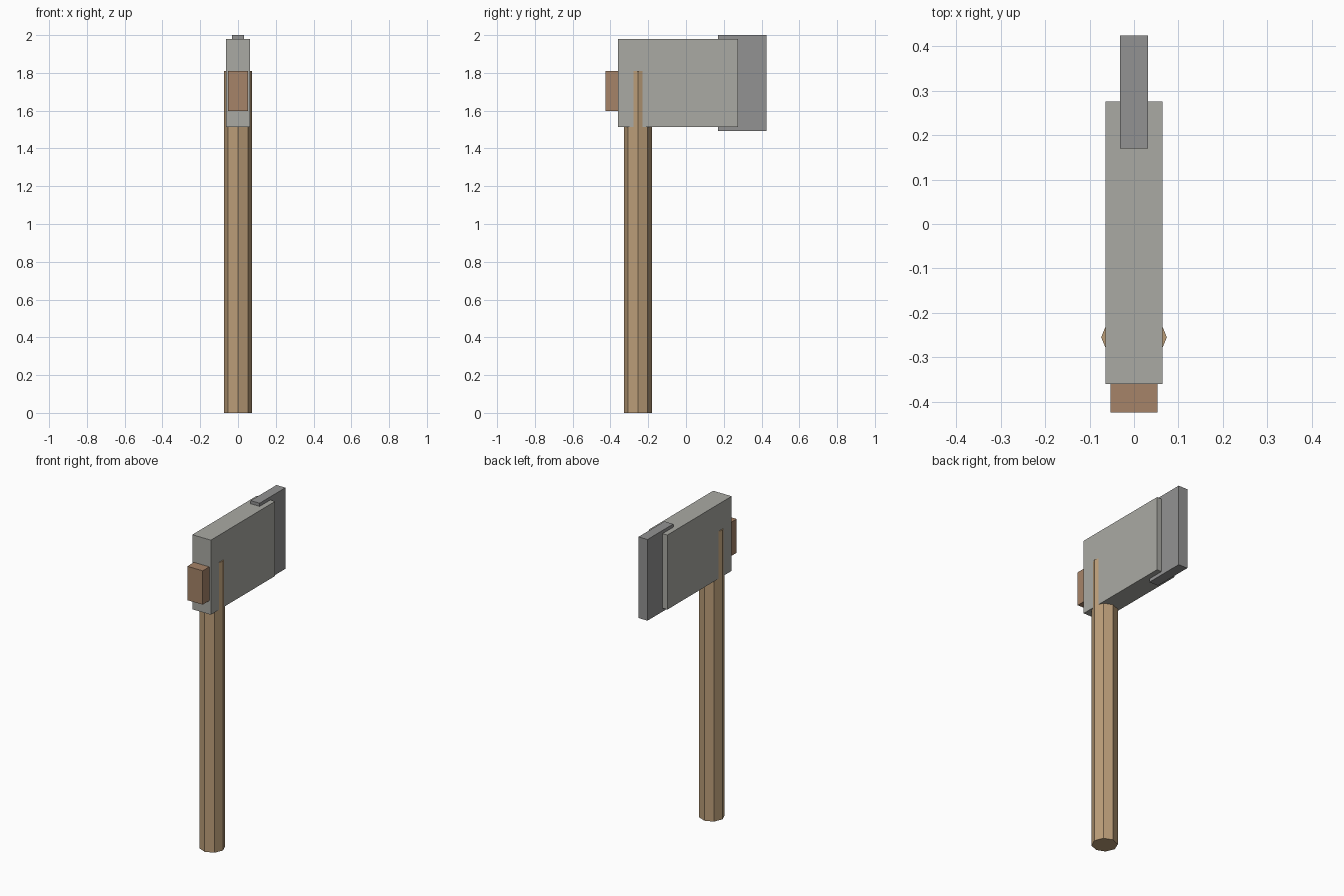
import bpy, math

if "Cube" in bpy.data.objects:
    bpy.data.objects.remove(bpy.data.objects["Cube"])


def material(name, rgb):
    m = bpy.data.materials.new(name)
    m.diffuse_color = (*rgb, 1)
    m.use_nodes = True
    m.node_tree.nodes["Principled BSDF"].inputs["Base Color"].default_value = m.diffuse_color
    return m


def box(name, half_width, y, z, mat):
    bpy.ops.mesh.primitive_cube_add(size=1)
    o = bpy.context.object
    o.name = name
    o.location = (0, sum(y) / 2, sum(z) / 2)
    o.scale = (2 * half_width, y[1] - y[0], z[1] - z[0])
    bpy.ops.object.transform_apply(location=False, rotation=False, scale=True)
    o.data.materials.append(mat)
    return o


wood = material("wood", (0.50, 0.34, 0.19))
dark_wood = material("dark_wood", (0.38, 0.23, 0.14))
stone = material("stone", (0.40, 0.40, 0.37))
edge_grey = material("edge_grey", (0.29, 0.29, 0.29))

# Octagonal handle, corners pointing along the axes
bpy.ops.mesh.primitive_cylinder_add(vertices=8, radius=0.074, depth=1.81,
                                    location=(0, -0.255, 0.905))
handle = bpy.context.object
handle.name = "handle"
handle.data.materials.append(wood)

# Head slab, thinner cutting blade and rear block
box("head", 0.064, (-0.36, 0.276), (1.513, 1.98), stone)
box("blade", 0.031, (0.17, 0.425), (1.492, 2.0), edge_grey)
box("rear_block", 0.053, (-0.425, -0.32), (1.598, 1.81), dark_wood)
